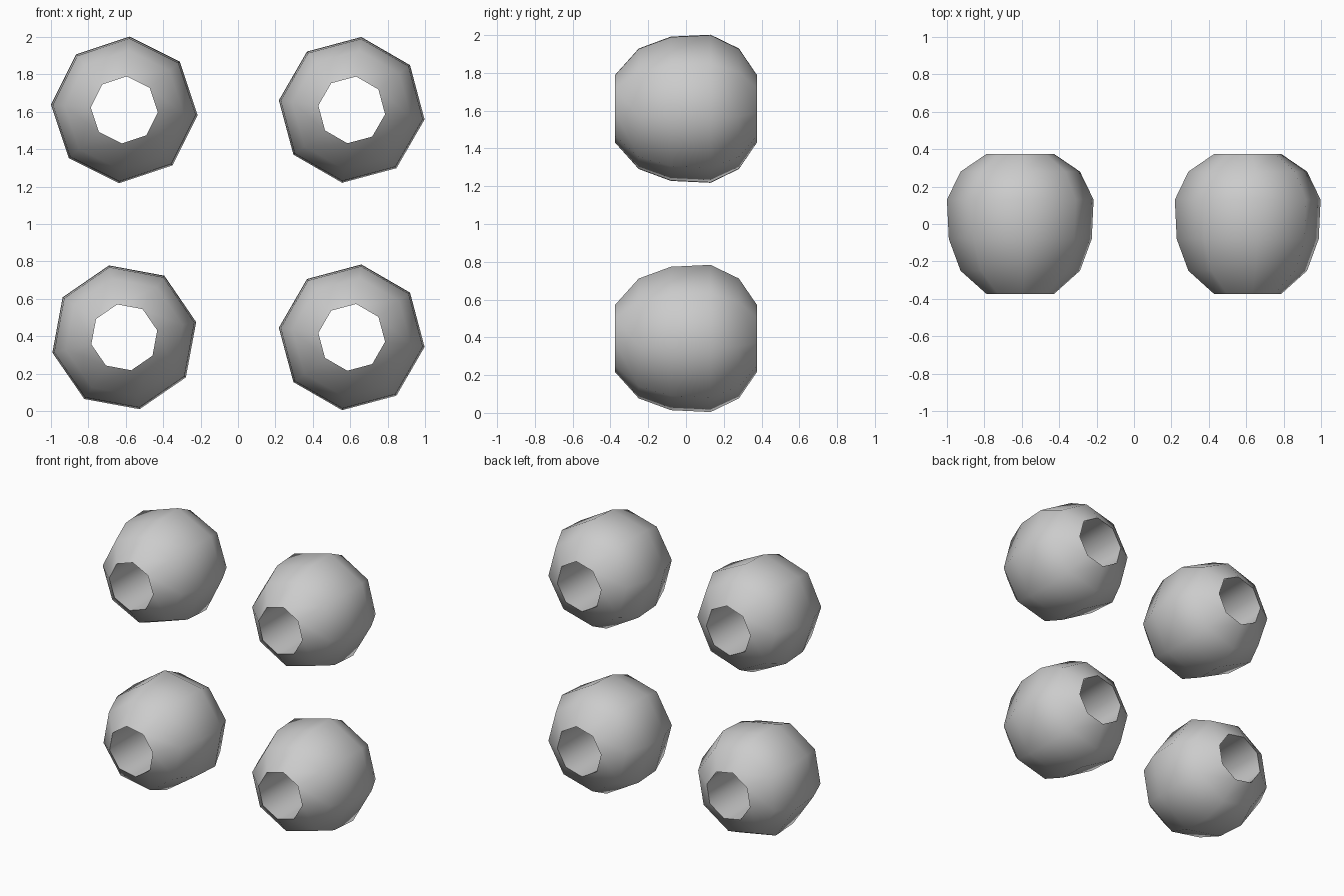
import bpy
import bmesh
from math import radians, pi
from mathutils import Matrix

cube = bpy.data.objects.get("Cube")
if cube:
    bpy.data.objects.remove(cube, do_unlink=True)

# Single plain grey
grey = bpy.data.materials.new("light grey")
grey.use_nodes = True
grey.diffuse_color = (0.6, 0.6, 0.6, 1)
grey.node_tree.nodes["Principled BSDF"].inputs["Base Color"].default_value = (0.6, 0.6, 0.6, 1)

# Bead cross-section: (radius, y) from front rim to back rim
PROFILE = [(0.18, -0.375), (0.32, -0.25), (0.383, -0.08),
           (0.393, 0.13), (0.32, 0.28), (0.18, 0.375)]
SIDES = 8


def bead(name, x, z, turn):
    """Eight-sided rounded bead with a straight hole along y."""
    bm = bmesh.new()
    verts = [bm.verts.new((r, y, 0)) for r, y in PROFILE]
    # closing the loop adds the hole wall
    edges = [bm.edges.new((a, b)) for a, b in zip(verts, verts[1:] + verts[:1])]
    bmesh.ops.spin(bm, geom=verts + edges, cent=(0, 0, 0), axis=(0, 1, 0),
                   angle=2 * pi, steps=SIDES, use_merge=True)
    bmesh.ops.remove_doubles(bm, verts=bm.verts, dist=0.0001)
    bm.transform(Matrix.Rotation(-radians(turn), 4, "Y"))
    bmesh.ops.recalc_face_normals(bm, faces=bm.faces)
    mesh = bpy.data.meshes.new(name)
    bm.to_mesh(mesh)
    bm.free()
    mesh.materials.append(grey)
    obj = bpy.data.objects.new(name, mesh)
    obj.location = (x, 0, z)
    bpy.context.collection.objects.link(obj)
    # smooth body, crisp rims around the hole
    bpy.ops.object.select_all(action="DESELECT")
    obj.select_set(True)
    bpy.context.view_layer.objects.active = obj
    bpy.ops.object.shade_smooth_by_angle(angle=radians(65))


# Four beads in a square, each turned a little differently
bead("upper_right_bead", -0.608, 1.61, -4)
bead("upper_left_bead", 0.608, 1.61, -7.5)
bead("lower_right_bead", -0.608, 0.394, 12)
bead("lower_left_bead", 0.608, 0.394, -7.5)
